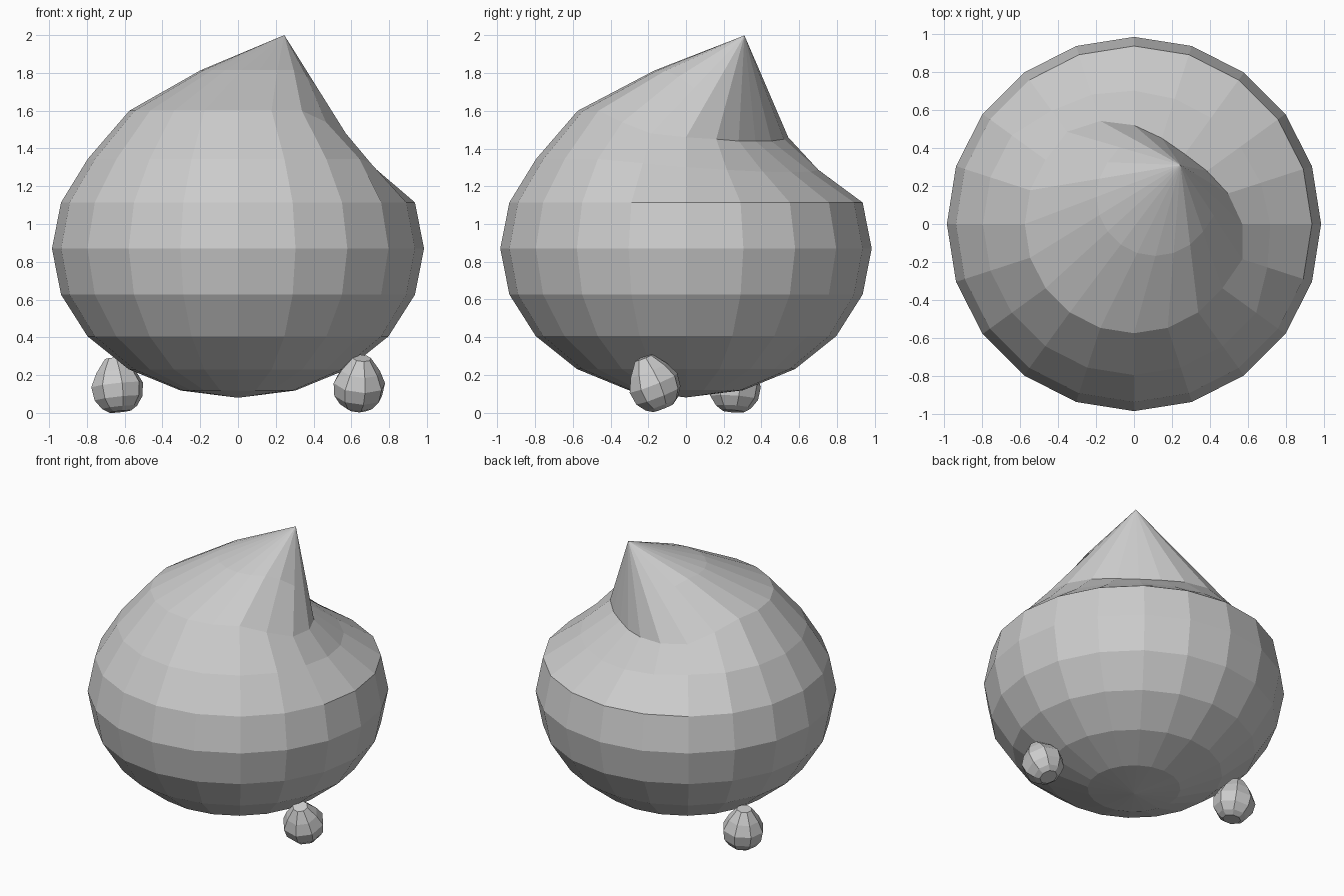
import bpy, bmesh, math
from mathutils import Vector

if "Cube" in bpy.data.objects:
    bpy.data.objects.remove(bpy.data.objects["Cube"])

SEG = 20
TIP = Vector((0.245, 0.31, 2.0))


def polar(r, deg, z):
    a = math.radians(deg)
    return Vector((r * math.cos(a), r * math.sin(a), z))


def loft(name, rings, start=None, end=None):
    """Skin a stack of rings; start and end points close them with fans."""
    bm = bmesh.new()
    loops = [[bm.verts.new(p) for p in ring] for ring in rings]
    n = len(loops[0])
    for a, b in zip(loops, loops[1:]):
        for i in range(n):
            j = (i + 1) % n
            bm.faces.new((a[i], a[j], b[j], b[i]))
    for loop, point in ((loops[0], start), (loops[-1], end)):
        if point is None:
            bm.faces.new(loop)
        else:
            v = bm.verts.new(point)
            for i in range(n):
                bm.faces.new((loop[i], loop[(i + 1) % n], v))
    bmesh.ops.recalc_face_normals(bm, faces=bm.faces)
    mesh = bpy.data.meshes.new(name)
    bm.to_mesh(mesh)
    bm.free()
    obj = bpy.data.objects.new(name, mesh)
    bpy.context.collection.objects.link(obj)
    return obj


# Body: squashed sphere whose top is pulled into a leaning point
angles = [i * 360 / SEG for i in range(SEG)]
rings = []
for lat in (-72, -54, -36, -18, 0, 18):
    t = math.radians(lat)
    rings.append([polar(0.985 * math.cos(t), a, 0.87 + 0.79 * math.sin(t)) for a in angles])

# Overhang side is centred on 54 degrees; d counts segments away from it
base_r = [0.455, 0.475, 0.52, 0.57, 0.60]
base_z = [1.44, 1.44, 1.45, 1.46, 1.48]
shoulder, crease, upper = [], [], []
for i, a in enumerate(angles):
    d = abs((i - 3 + SEG // 2) % SEG - SEG // 2)
    if d <= 4:
        shoulder.append(polar(0.69 + 0.003 * d * d, a, 1.275 + 0.003 * d * d))
        crease.append(polar(base_r[d], a, base_z[d]))
    else:
        shoulder.append(polar(0.795, a, 1.345))
        crease.append(polar(0.575, a, 1.54 if d == 5 else 1.60))
    p = TIP.lerp(crease[-1], 0.54)
    if d >= 5:
        p.z += 0.03
    upper.append(p)
rings += [shoulder, crease, upper]
loft("body", rings, (0, 0, 0.08), TIP)


# Feet: small tilted bulbs with a narrow neck tucked under the body
def foot(name, top, bottom):
    top, bottom = Vector(top), Vector(bottom)
    axis = bottom - top
    turn = axis.to_track_quat('Z', 'Y')
    profile = [(0, 0.05), (0.25, 0.105), (0.5, 0.14), (0.75, 0.13), (0.92, 0.095), (1, 0.06)]
    loft(name, [[top + axis * t + turn @ polar(r, k * 45, 0) for k in range(8)]
                for t, r in profile])


foot("right_foot", (0.655, -0.225, 0.29), (0.63, -0.12, 0.025))
foot("left_foot", (-0.655, 0.27, 0.29), (-0.625, 0.25, 0.007))
